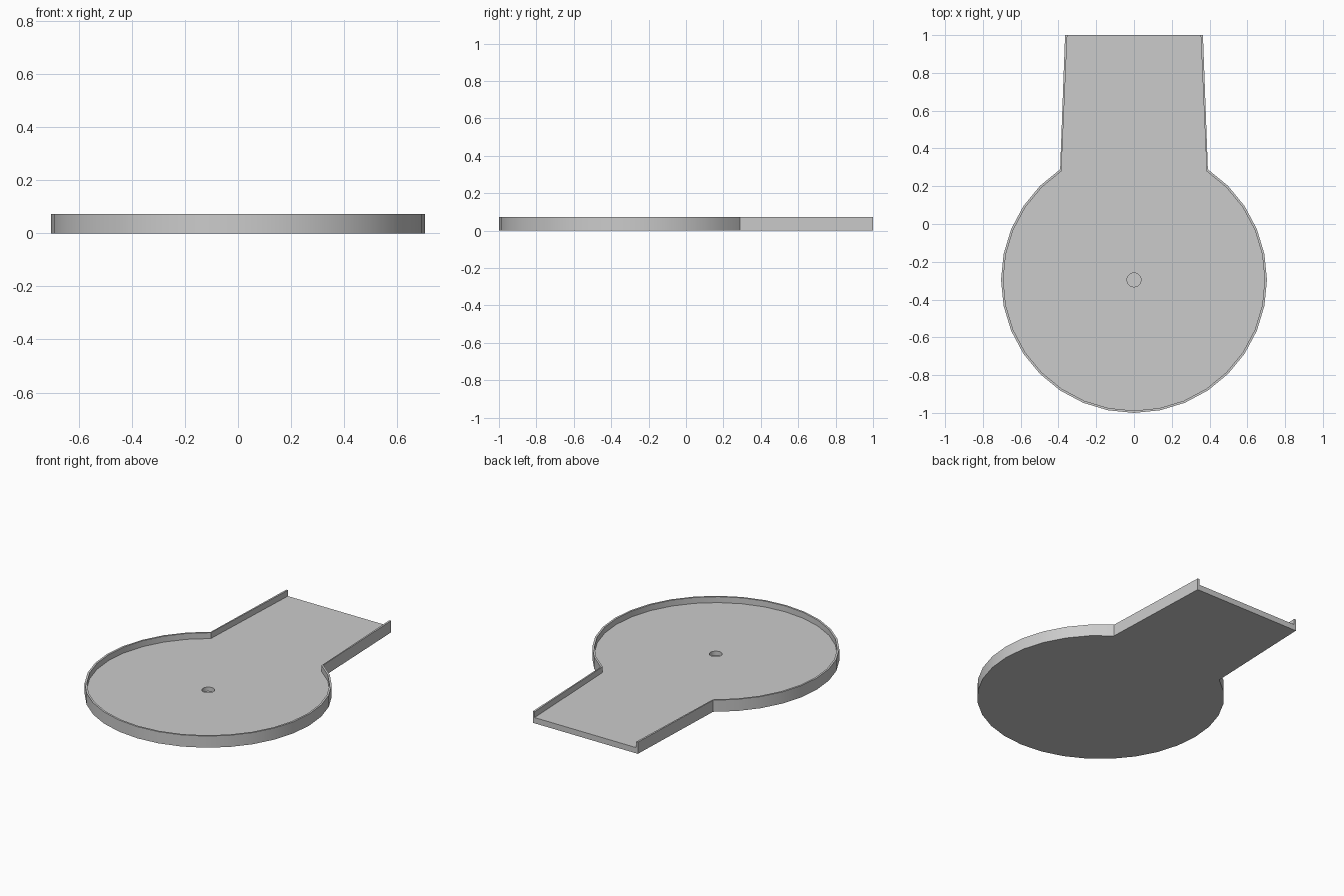
import bpy, bmesh
from math import sin, cos, radians

if "Cube" in bpy.data.objects:
    bpy.data.objects.remove(bpy.data.objects["Cube"])

HEIGHT, FLOOR, HOLE_BOTTOM = 0.073, 0.036, 0.010
CENTRE_Y = -0.296


def outline(radius, end_x):
    """Open keyhole path: right channel end, round the disc, left channel end."""
    pts = [(end_x, 1.0)]
    for i in range(28):  # 32-sided disc, missing the part behind the channel
        a = radians(56.25 - 11.25 * i)
        if a < radians(-236.3):
            break
        pts.append((radius * cos(a), CENTRE_Y + radius * sin(a)))
    pts.append((-end_x, 1.0))
    return pts


bm = bmesh.new()


def ring(pts, z):
    return [bm.verts.new((x, y, z)) for x, y in pts]


def strip(a, b, closed=False):
    for i in range(len(a) if closed else len(a) - 1):
        j = (i + 1) % len(a)
        bm.faces.new((a[i], a[j], b[j], b[i]))


outer, inner = outline(0.704, 0.365), outline(0.692, 0.353)

# Rim: outer wall, top edge and inner wall
base = ring(outer, 0)
top = ring(outer, HEIGHT)
lip = ring(inner, HEIGHT)
floor = ring(inner, FLOOR)
strip(base, top)
strip(top, lip)
strip(lip, floor)

# Underside and open channel end
bm.faces.new(base)
bm.faces.new((base[0], top[0], lip[0], floor[0],
              floor[-1], lip[-1], top[-1], base[-1]))

# Blind centre hole
circle = [(0.037 * cos(radians(15 * i)), CENTRE_Y + 0.037 * sin(radians(15 * i)))
          for i in range(24)]
hole_top, hole_low = ring(circle, FLOOR), ring(circle, HOLE_BOTTOM)
strip(hole_top, hole_low, True)
bm.faces.new(hole_low)

# Floor around the hole
edges = [bm.edges.get((loop[i - 1], loop[i]))
         for loop in (floor, hole_top) for i in range(len(loop))]
bmesh.ops.triangle_fill(bm, use_beauty=True, edges=edges, normal=(0, 0, 1))
bmesh.ops.recalc_face_normals(bm, faces=bm.faces[:])

mesh = bpy.data.meshes.new("keyhole_tray")
bm.to_mesh(mesh)
bm.free()
tray = bpy.data.objects.new("keyhole_tray", mesh)
bpy.context.collection.objects.link(tray)
bpy.context.view_layer.objects.active = tray
tray.select_set(True)
bpy.ops.object.shade_smooth_by_angle(angle=radians(30))
